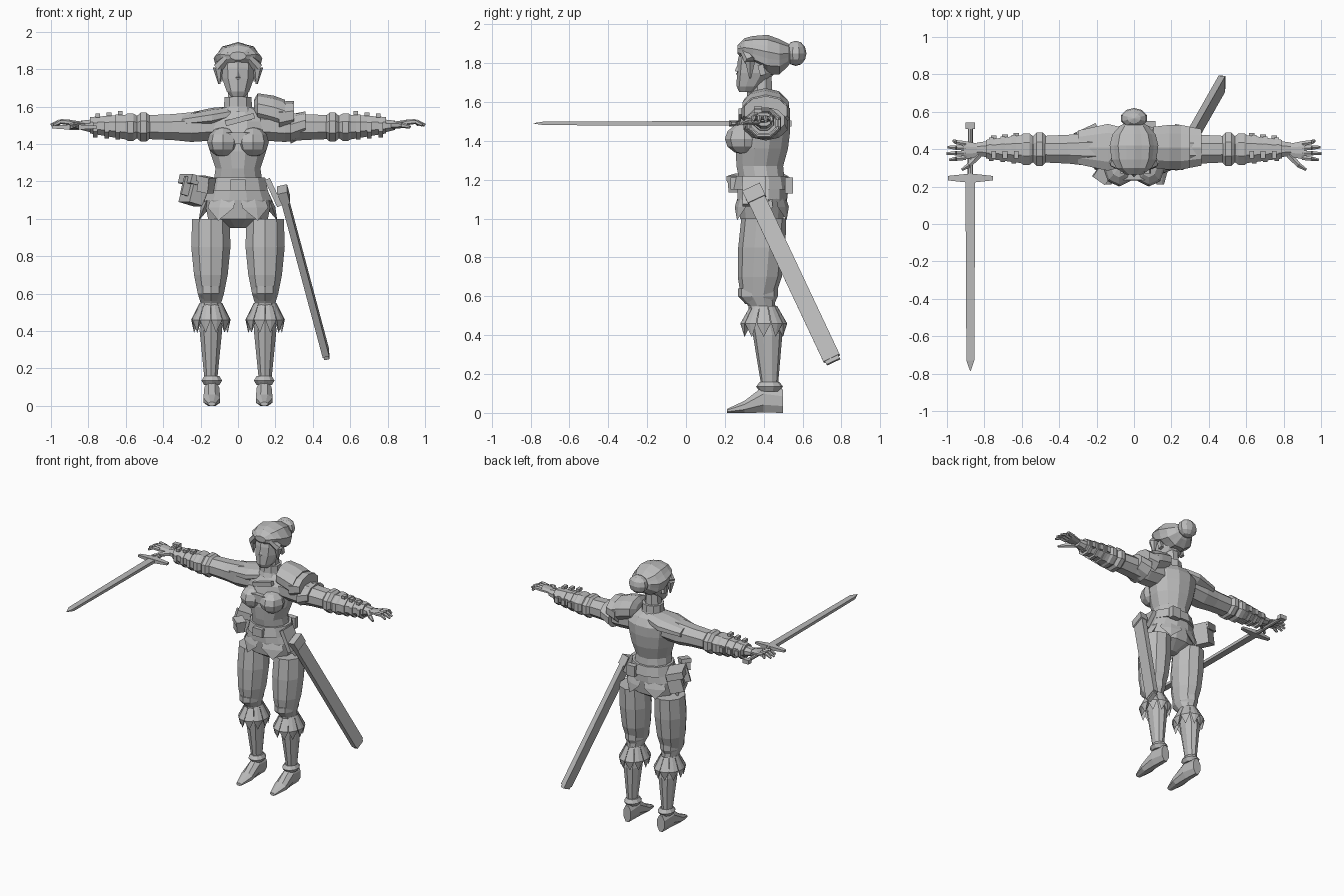
import bpy
import bmesh
from math import sin, cos, pi, radians
from mathutils import Vector, Matrix, Euler

default_cube = bpy.data.objects.get("Cube")
if default_cube:
    bpy.data.objects.remove(default_cube)

GREY = (0.5, 0.5, 0.5, 1)
material = bpy.data.materials.new("plain grey")
material.use_nodes = True
material.diffuse_color = GREY
material.node_tree.nodes["Principled BSDF"].inputs["Base Color"].default_value = GREY


def finish(bm, name):
    """Turn the mesh into a flat-shaded object."""
    bmesh.ops.recalc_face_normals(bm, faces=bm.faces)
    mesh = bpy.data.meshes.new(name)
    bm.to_mesh(mesh)
    mesh.materials.append(material)
    bpy.context.collection.objects.link(bpy.data.objects.new(name, mesh))


def finish_pair(bm, name):
    """Make the left part and its mirror image on the right."""
    finish(bm, "left_" + name)
    bmesh.ops.scale(bm, vec=(-1, 1, 1), verts=bm.verts)
    finish(bm, "right_" + name)


def loft(bm, axis, centre, rings, flat=1, sides=10, groove=1):
    """Skin elliptical sections (position, radius, shift, flatness) along an axis."""
    def section(position, radius, shift=0, flatness=flat):
        loop = []
        for i in range(sides):
            angle = 2 * pi * (i + 0.5) / sides
            reach = radius * (groove if i % 2 else 1) / cos(pi / sides)
            u = centre[0] + reach * cos(angle)
            v = centre[1] + shift + reach * flatness * sin(angle)
            places = {"X": (position, u, v), "Y": (u, position, v), "Z": (u, v, position)}
            loop.append(bm.verts.new(places[axis]))
        return loop

    loops = [section(*ring) for ring in rings]
    for low, high in zip(loops, loops[1:]):
        for i in range(sides):
            bm.faces.new((low[i - 1], low[i], high[i], high[i - 1]))
    bm.faces.new(loops[0])
    bm.faces.new(loops[-1])
    return bm


def hull(bm, points):
    verts = [bm.verts.new(point) for point in points]
    result = bmesh.ops.convex_hull(bm, input=verts)
    spare = [v for v in result["geom_interior"] if isinstance(v, bmesh.types.BMVert)]
    bmesh.ops.delete(bm, geom=spare, context="VERTS")
    return bm


def petals(bm, centre, count, spread, top, rim, tip, flat):
    """Ring of pointed flaps; top, rim and tip are (radius, height)."""
    def around(level, angle):
        radius, height = level
        return (centre[0] + radius * cos(angle), centre[1] + radius * flat * sin(angle), height)

    for i in range(count):
        angle = 2 * pi * i / count
        edges = [around(level, angle + side) for level in (top, rim) for side in (-spread, spread)]
        inner = (top[0], rim[1])
        hull(bm, edges + [around(level, angle) for level in (top, rim, tip, inner)])
    return bm


def box(bm, centre, size, turn=(0, 0, 0)):
    spin = Euler([radians(angle) for angle in turn]).to_matrix().to_4x4()
    scale = Matrix.Diagonal((*size, 1))
    bmesh.ops.create_cube(bm, size=1, matrix=Matrix.Translation(centre) @ spin @ scale)
    return bm


def chain(bm, points, radii, sides=6):
    """Tapered rods joining the points."""
    points = [Vector(point) for point in points]
    for start, end, thick, slim in zip(points, points[1:], radii, radii[1:]):
        way = end - start
        spin = way.to_track_quat("Z", "Y").to_matrix().to_4x4()
        bmesh.ops.create_cone(bm, cap_ends=True, segments=sides, radius1=thick, radius2=slim,
                              depth=way.length, matrix=Matrix.Translation((start + end) / 2) @ spin)
    return bm


def ball(bm, centre, radii, segments=8):
    matrix = Matrix.Translation(centre) @ Matrix.Diagonal((*radii, 1))
    bmesh.ops.create_uvsphere(bm, u_segments=segments, v_segments=6, radius=1, matrix=matrix)
    return bm


new = bmesh.new

# Legs, shoes and ankle cuffs
LEG = (0.145, 0.4)
finish_pair(loft(new(), "Z", LEG, flat=1.2, rings=[
    (1, 0.1, 0, 1.1), (0.85, 0.105, -0.01, 1.1), (0.7, 0.09, -0.02), (0.6, 0.07, -0.03),
    (0.55, 0.055, -0.01), (0.4, 0.06, 0.02), (0.15, 0.035, 0.03)]), "leg")
finish_pair(loft(new(), "Y", (0.14, 0), sides=8, rings=[
    (0.5, 0.03, 0.06, 2), (0.4, 0.04, 0.07, 1.7), (0.3, 0.045, 0.03, 0.7),
    (0.21, 0.02, 0.01, 0.5)]), "shoe")
finish_pair(loft(new(), "Z", (0.14, 0.43), flat=1.2, rings=[
    (0.11, 0.04), (0.135, 0.055), (0.16, 0.04)]), "ankle_cuff")

# Gathered bands and petalled ruffles at the knees
finish_pair(loft(new(), "Z", LEG, flat=1.4, rings=[
    (0.56, 0.05, -0.02), (0.6, 0.07, -0.03), (0.64, 0.07, -0.03)]), "knee_band")
finish_pair(petals(new(), LEG, count=10, spread=0.3, flat=1.15,
                   top=(0.06, 0.55), rim=(0.105, 0.46), tip=(0.09, 0.39)), "knee_ruffle")

# Pelvis, torso and bust
WAIST = (0, 0.39)
finish(loft(new(), "Z", WAIST, flat=0.7, sides=12, rings=[
    (0.95, 0.05), (1, 0.16), (1.1, 0.18), (1.2, 0.14, 0, 0.9)]), "pelvis")
finish(loft(new(), "Z", WAIST, flat=0.9, sides=12, rings=[
    (1.2, 0.13), (1.27, 0.12, -0.01, 1), (1.36, 0.15), (1.45, 0.17, 0.01, 0.8),
    (1.52, 0.18, 0.02, 0.7), (1.57, 0.14, 0.02, 0.7), (1.6, 0.07)]), "torso")
finish_pair(ball(new(), (0.08, 0.3, 1.41), (0.085, 0.1, 0.08)), "bust")
finish(box(new(), (0, 0.3, 1.43), (0.16, 0.13, 0.06)), "bodice_band")

# Belt, buckle and skirt flaps
finish(loft(new(), "Z", WAIST, flat=0.9, sides=12, rings=[(1.15, 0.16), (1.22, 0.145)]), "belt")
finish(box(new(), (0, 0.245, 1.18), (0.08, 0.03, 0.06)), "buckle")
finish(petals(new(), WAIST, count=6, spread=0.42, flat=0.7,
              top=(0.15, 1.17), rim=(0.2, 1.06), tip=(0.21, 0.99)), "skirt_flaps")

# Hip pouches
TILT = (0, 15, 25)
bm = box(new(), (-0.23, 0.44, 1.14), (0.1, 0.14, 0.13), TILT)
box(bm, (-0.23, 0.44, 1.2), (0.12, 0.16, 0.05), TILT)
for y in (0.4, 0.48):
    box(bm, (-0.26, y, 1.17), (0.08, 0.02, 0.1), TILT)
finish(bm, "hip_pouch")
bm = box(new(), (-0.17, 0.26, 1.18), (0.07, 0.06, 0.08), (0, 10, -35))
finish(box(bm, (-0.17, 0.26, 1.21), (0.08, 0.07, 0.03), (0, 10, -35)), "small_pouch")
finish(box(new(), (0.08, 0.53, 1.17), (0.07, 0.04, 0.08)), "back_pouch")

# Scabbard with mouth and hanger
mouth, end = Vector((0.24, 0.345, 1.14)), Vector((0.47, 0.75, 0.28))
along = (end - mouth).normalized()
thin = along.cross((0, 1, 0.45)).normalized()
wide = thin.cross(along)


def sheath(bm, start, stop, width, thickness):
    return hull(bm, [point + wide * width * i + thin * thickness * j
                     for point in (start, stop) for i in (-1, 1) for j in (-1, 1)])


bm = sheath(new(), mouth, end, 0.046, 0.018)
finish(sheath(bm, end, end + along * 0.02, 0.038, 0.014), "scabbard")
finish(sheath(new(), mouth - along * 0.02, mouth + along * 0.05, 0.05, 0.028), "scabbard_mouth")
finish(box(new(), (0.19, 0.35, 1.14), (0.03, 0.12, 0.16), (0, -25, 0)), "scabbard_hanger")

# Arms with puffed sleeves, bracers and straps
ARM = (0.4, 1.49)
finish_pair(loft(new(), "X", ARM, flat=0.9, sides=8, rings=[
    (0.12, 0.09, 0.01), (0.25, 0.088), (0.35, 0.077), (0.55, 0.068), (0.7, 0.055),
    (0.84, 0.035, 0.01, 0.7)]), "arm")
bm = new()
for x, swell in ((0.47, 0.09), (0.54, 0.085)):
    loft(bm, "X", ARM, flat=0.86, sides=8, rings=[
        (x, 0.07), (x + 0.02, swell), (x + 0.05, swell), (x + 0.07, 0.07)])
finish_pair(bm, "sleeve_puffs")
bm = loft(new(), "X", ARM, flat=0.88, sides=8, rings=[(0.6, 0.075), (0.79, 0.05, 0.01)])
for i in range(3):
    x, radius = 0.63 + 0.06 * i, 0.076 - 0.007 * i
    loft(bm, "X", ARM, flat=0.88, sides=8, rings=[(x, radius), (x + 0.025, radius)])
    box(bm, (x, ARM[0] - 0.03, ARM[1] + radius), (0.025, 0.04, 0.02))
    box(bm, (x, ARM[0] + radius, ARM[1]), (0.03, 0.02, 0.04))
finish_pair(bm, "bracer")

# Hands
bm = loft(new(), "X", (0.395, 1.505), flat=0.4, sides=8, rings=[
    (0.82, 0.032), (0.91, 0.05, 0.01, 0.3)])
for i, reach in enumerate((0.965, 0.995, 1, 0.985)):
    root, tip = 0.43 - 0.025 * i, 0.445 - 0.034 * i
    chain(bm, [(0.9, root, 1.515), (0.95, (root + tip) / 2, 1.52), (reach, tip, 1.5)],
          radii=(0.015, 0.013, 0.008))
chain(bm, [(0.83, 0.37, 1.5), (0.88, 0.315, 1.5), (0.92, 0.29, 1.49)], radii=(0.02, 0.015, 0.008))
finish_pair(bm, "hand")

# Sword in the right hand, pointing forward
HOLD, LEVEL = -0.875, 1.49
finish(loft(new(), "Y", (HOLD, LEVEL), flat=0.45, sides=4, rings=[
    (0.24, 0.026), (-0.73, 0.021), (-0.785, 0.002)]), "sword_blade")
bm = chain(new(), [(HOLD, 0.24, LEVEL), (HOLD, 0.52, LEVEL)], radii=(0.015, 0.013), sides=8)
finish(box(bm, (HOLD, 0.525, LEVEL), (0.05, 0.035, 0.03)), "sword_grip")
finish(loft(new(), "X", (0.245, LEVEL), flat=0.6, sides=4, rings=[
    (HOLD - 0.12, 0.012), (HOLD, 0.025), (HOLD + 0.12, 0.012)]), "sword_guard")

# Overlapping left shoulder plates and right shoulder cape
SHOULDER = (0.41, 1.53)
bm = loft(new(), "X", SHOULDER, flat=0.7, rings=[
    (0.085, 0.06, 0.06), (0.105, 0.11, 0.06), (0.19, 0.12, 0.04), (0.25, 0.118, 0.02)])
for x, radius in ((0.22, 0.125), (0.28, 0.113)):
    loft(bm, "X", SHOULDER, flat=0.66, rings=[
        (x, radius, 0.23 - x), (x + 0.08, radius - 0.015, 0.2 - x * 0.8)])
finish(bm, "shoulder_armour")
finish(loft(new(), "X", SHOULDER, flat=0.4, rings=[
    (-0.04, 0.1, 0.03), (-0.14, 0.125, 0.01), (-0.3, 0.09, -0.01)]), "shoulder_cape")
finish(box(new(), (0.01, 0.285, 1.53), (0.16, 0.03, 0.03), (0, -15, 0)), "chest_clasp")

# Neck, collar and head
finish(loft(new(), "Z", WAIST, sides=8, rings=[(1.56, 0.06), (1.73, 0.05)]), "neck")
finish(loft(new(), "Z", WAIST, rings=[(1.57, 0.085), (1.6, 0.075), (1.65, 0.072)]), "collar")
finish(loft(new(), "Z", (0, 0.37), flat=1.1, rings=[
    (1.65, 0.035, -0.055), (1.68, 0.06, -0.04), (1.75, 0.085, -0.01), (1.81, 0.09),
    (1.88, 0.085, 0.01)]), "head")
finish(chain(new(), [(0, 0.285, 1.82), (0, 0.265, 1.755), (0, 0.28, 1.745)],
             radii=(0.006, 0.015, 0.01), sides=4), "nose")
finish_pair(box(new(), (0.092, 0.39, 1.765), (0.02, 0.03, 0.055), (15, 0, 0)), "ear")

# Grooved hair, side locks and bun
finish(loft(new(), "Y", (0, 1.84), flat=0.8, sides=18, groove=0.93, rings=[
    (0.265, 0.045, 0.03, 0.5), (0.3, 0.095, 0.03, 0.6), (0.345, 0.12, 0.02, 0.65), (0.42, 0.13),
    (0.48, 0.115, -0.01), (0.525, 0.075), (0.55, 0.03, 0.01)]), "hair")
finish_pair(chain(new(), [(0.04, 0.29, 1.88), (0.105, 0.33, 1.81), (0.1, 0.33, 1.72)],
                  radii=(0.02, 0.03, 0.005)), "side_lock")
finish(ball(new(), (0, 0.565, 1.85), (0.072, 0.055, 0.065), segments=10), "hair_bun")
